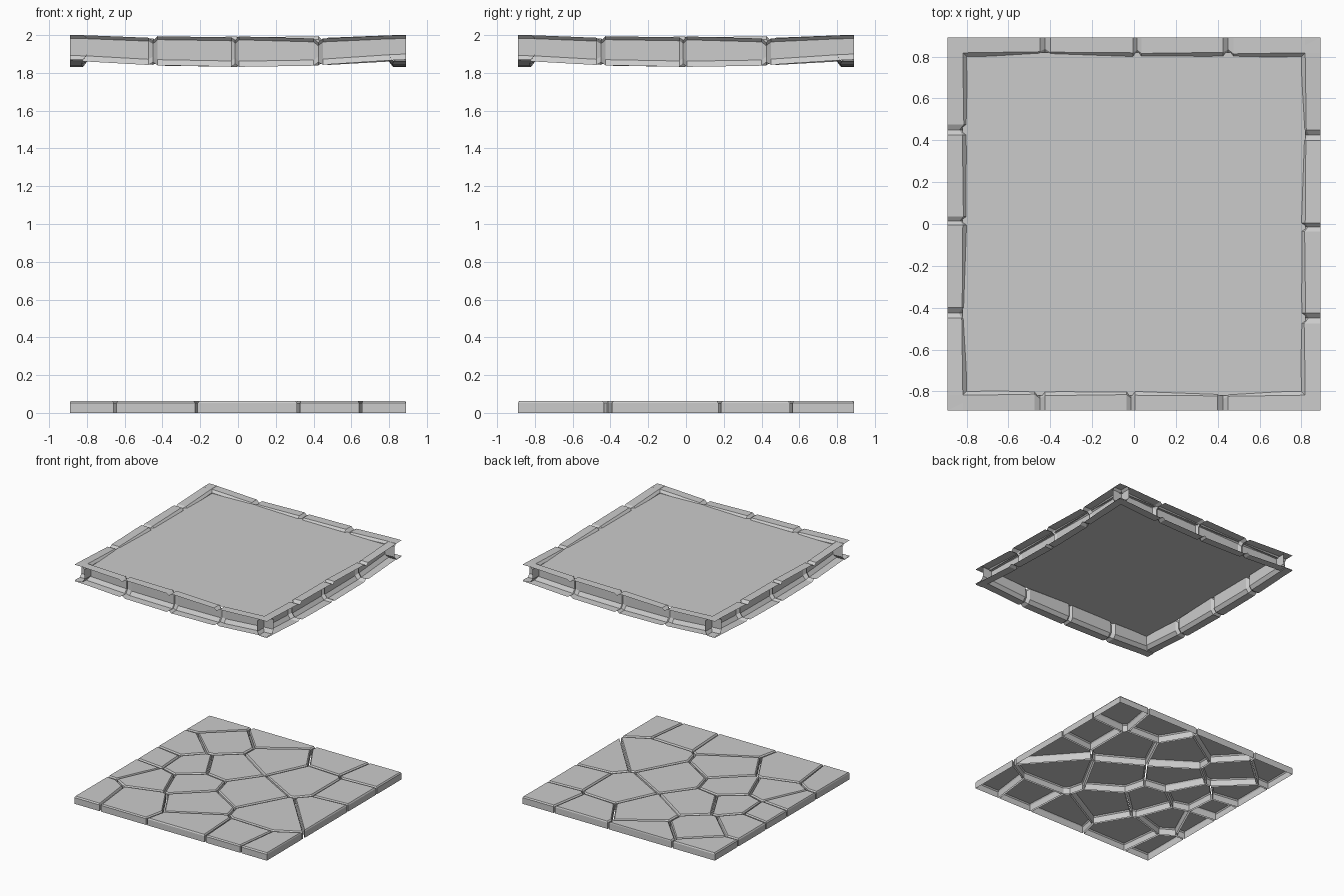
import bpy, bmesh, math
from mathutils import Vector, Matrix

if "Cube" in bpy.data.objects:
    bpy.data.objects.remove(bpy.data.objects["Cube"])

HALF = 0.89          # half width of the tile
STONE_H = 0.062      # flagstone thickness
GAP = 0.007          # half of the crack width


def add_object(name, bm):
    mesh = bpy.data.meshes.new(name)
    bm.to_mesh(mesh)
    bm.free()
    ob = bpy.data.objects.new(name, mesh)
    bpy.context.collection.objects.link(ob)
    return ob


# Floor: irregular flagstones, cut as cells around these centres
centres = [Vector((x, y, 0)) for x, y in [
    (-.77, .84), (-.53, .57), (-.22, .86), (-.02, .55), (.40, .80), (.75, .74),
    (.38, .36), (-.76, .33), (-.80, .06), (-.83, -.20), (-.50, .08), (-.24, .22),
    (-.85, -.70), (-.61, -.30), (-.50, -.66), (-.08, -.42), (-.30, -.18),
    (.14, -.06), (.52, -.27), (.13, -.80), (.50, -.78), (.82, -.82),
    (.80, -.02), (.77, .36)]]


def clip(poly, point, normal):
    """Keep the part of a polygon behind a line."""
    out = []
    for a, b in zip(poly, poly[1:] + poly[:1]):
        da, db = (a - point).dot(normal), (b - point).dot(normal)
        if da <= 0:
            out.append(a)
        if da * db < 0:
            out.append(a.lerp(b, da / (da - db)))
    return out


def stone(bm, centre):
    poly = [Vector((x * HALF, y * HALF, 0))
            for x, y in ((-1, -1), (1, -1), (1, 1), (-1, 1))]
    for other in centres:
        if other is not centre:
            n = (other - centre).normalized()
            poly = clip(poly, (centre + other) / 2 - n * GAP, n)
    # open-bottomed shell: straight wall, worn rim, flat top
    mid = sum(poly, Vector()) / len(poly)
    rings = []
    for inset, z in ((0, 0), (0, STONE_H - 0.01), (0.01, STONE_H)):
        ring = []
        for p in poly:
            d = mid - p
            ring.append(bm.verts.new(p + d.normalized() * inset + Vector((0, 0, z))))
        rings.append(ring)
    for low, high in zip(rings, rings[1:]):
        for i in range(len(poly)):
            j = (i + 1) % len(poly)
            bm.faces.new((low[i], low[j], high[j], high[i]))
    bm.faces.new(rings[-1])


bm = bmesh.new()
for c in centres:
    stone(bm, c)
add_object("floor_stones", bm)

# Ceiling beams: half beams open outwards, four rough blocks with notches
# each station: x, inner face distance, top z, bottom z
stations = [
    (-HALF, .800, 2.000, 1.862), (-.80, .800, 1.999, 1.860),
    (-.475, .795, 1.986, 1.842), (-.450, .815, 1.972, 1.856),
    (-.425, .802, 1.994, 1.840), (-.035, .797, 1.988, 1.833),
    (-.015, .812, 1.974, 1.848), (.005, .800, 1.993, 1.832),
    (.400, .803, 1.982, 1.838), (.425, .818, 1.962, 1.856),
    (.450, .805, 1.982, 1.843), (.80, .800, 1.998, 1.866),
    (HALF, .799, 2.000, 1.870)]
bm = bmesh.new()
for k in range(4):
    turn = Matrix.Rotation(k * math.pi / 2, 3, 'Z')
    rows = []
    for x, d, top, bot in stations:
        profile = [(HALF, top), (d + .018, top), (d, top - .018),
                   (d, bot + .03), (d + .022, bot), (HALF, bot)]
        rows.append([bm.verts.new(turn @ Vector((x, -y, z))) for y, z in profile])
    for a, b in zip(rows, rows[1:]):
        for i in range(5):
            bm.faces.new((a[i], a[i + 1], b[i + 1], b[i]))
add_object("ceiling_beams", bm)

# Ceiling panel inside the beams
bm = bmesh.new()
bmesh.ops.create_grid(bm, x_segments=1, y_segments=1, size=0.82)
bmesh.ops.translate(bm, verts=bm.verts, vec=(0, 0, 1.975))
add_object("ceiling_panel", bm)
